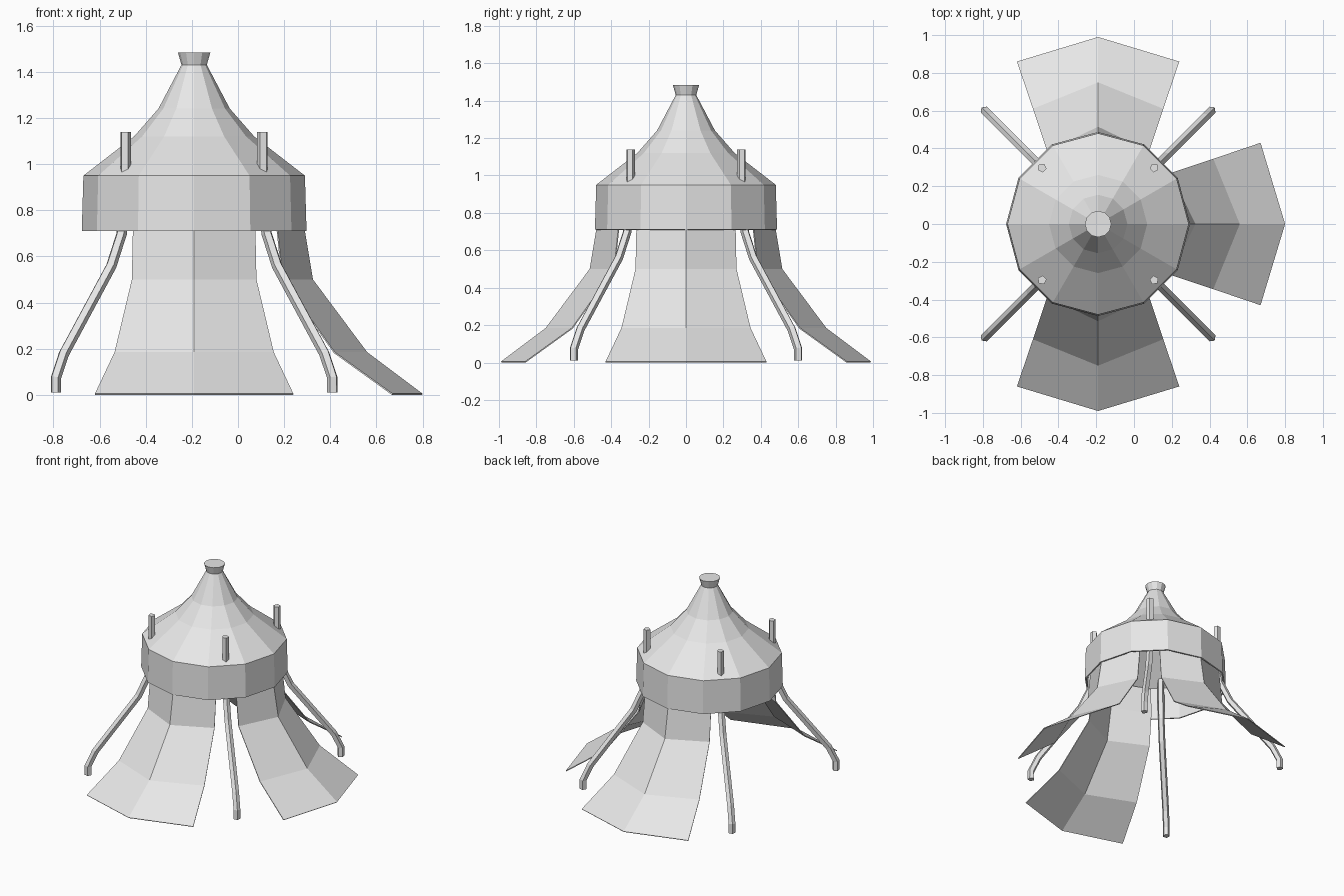
import bpy, bmesh
from math import sin, cos, pi, radians
from mathutils import Vector, Matrix

cube = bpy.data.objects.get("Cube")
if cube:
    bpy.data.objects.remove(cube)

CENTRE = Vector((-0.19, 0, 0))

canvas = bpy.data.materials.new("pale_grey")
canvas.use_nodes = True
canvas.diffuse_color = (0.8, 0.8, 0.8, 1)
canvas.node_tree.nodes["Principled BSDF"].inputs["Base Color"].default_value = (0.8, 0.8, 0.8, 1)


def finish(bm, name, turn=0, thickness=0):
    bmesh.ops.recalc_face_normals(bm, faces=bm.faces)
    mesh = bpy.data.meshes.new(name)
    bm.to_mesh(mesh)
    bm.free()
    mesh.materials.append(canvas)
    ob = bpy.data.objects.new(name, mesh)
    ob.location = CENTRE
    ob.rotation_euler.z = turn
    bpy.context.collection.objects.link(ob)
    if thickness:
        mod = ob.modifiers.new("thickness", 'SOLIDIFY')
        mod.thickness = thickness
        mod.offset = -1
    return ob


def bridge(bm, rows, closed):
    """Join neighbouring rows of vertices with quads."""
    for a, b in zip(rows, rows[1:]):
        n = len(a)
        for i in range(n if closed else n - 1):
            j = (i + 1) % n
            bm.faces.new((a[i], a[j], b[j], b[i]))


# Roof: twelve-sided canopy with a hanging band and a flared cap
profile = [(0.487, 0.71), (0.48, 0.95), (0.26, 1.12), (0.155, 1.24), (0.055, 1.43), (0.07, 1.483)]
bm = bmesh.new()
rings = [[bm.verts.new((r * cos(i * pi / 6), r * sin(i * pi / 6), z)) for i in range(12)]
         for r, z in profile]
bridge(bm, rings, True)
bm.faces.new(rings[-1])
finish(bm, "roof", thickness=0.01)

# Wall flaps: folded along the middle and spreading out to the ground
# (distance of the fold, distance of the side edge, half width, height)
flap_rows = [(0.99, 0.86, 0.43, 0.005), (0.75, 0.61, 0.345, 0.185),
             (0.515, 0.385, 0.27, 0.5), (0.475, 0.36, 0.265, 0.74), (0.46, 0.36, 0.26, 0.93)]
for side, turn in (("left", 0), ("back", 90), ("front", -90)):
    bm = bmesh.new()
    rows = [[bm.verts.new(p) for p in ((edge, -w, z), (fold, 0, z), (edge, w, z))]
            for fold, edge, w, z in flap_rows]
    bridge(bm, rows, False)
    finish(bm, side + "_wall_flap", radians(turn), 0.006)

# Poles: bent five-sided tubes that pierce the roof
pole_path = [(0.6, 0.01), (0.6, 0.075), (0.565, 0.18), (0.36, 0.56), (0.315, 0.7), (0.297, 0.9), (0.297, 1.14)]
points = [Vector((d * 2 ** 0.5, 0, z)) for d, z in pole_path]
for name, turn in (("back_left", 45), ("back_right", 135), ("front_right", 225), ("front_left", 315)):
    bm = bmesh.new()
    rings = []
    for i, p in enumerate(points):
        before = (p - points[i - 1]).normalized() if i else Vector((0, 0, 1))
        after = (points[i + 1] - p).normalized() if i < len(points) - 1 else Vector((0, 0, 1))
        t = (before + after).normalized()
        out = Vector((0, 1, 0)).cross(t)
        rings.append([bm.verts.new(p + 0.024 * (out * cos(k * 2 * pi / 5) + Vector((0, sin(k * 2 * pi / 5), 0))))
                      for k in range(5)])
    bridge(bm, rings, True)
    bm.faces.new(rings[0])
    bm.faces.new(rings[-1])
    finish(bm, name + "_pole", radians(turn))
